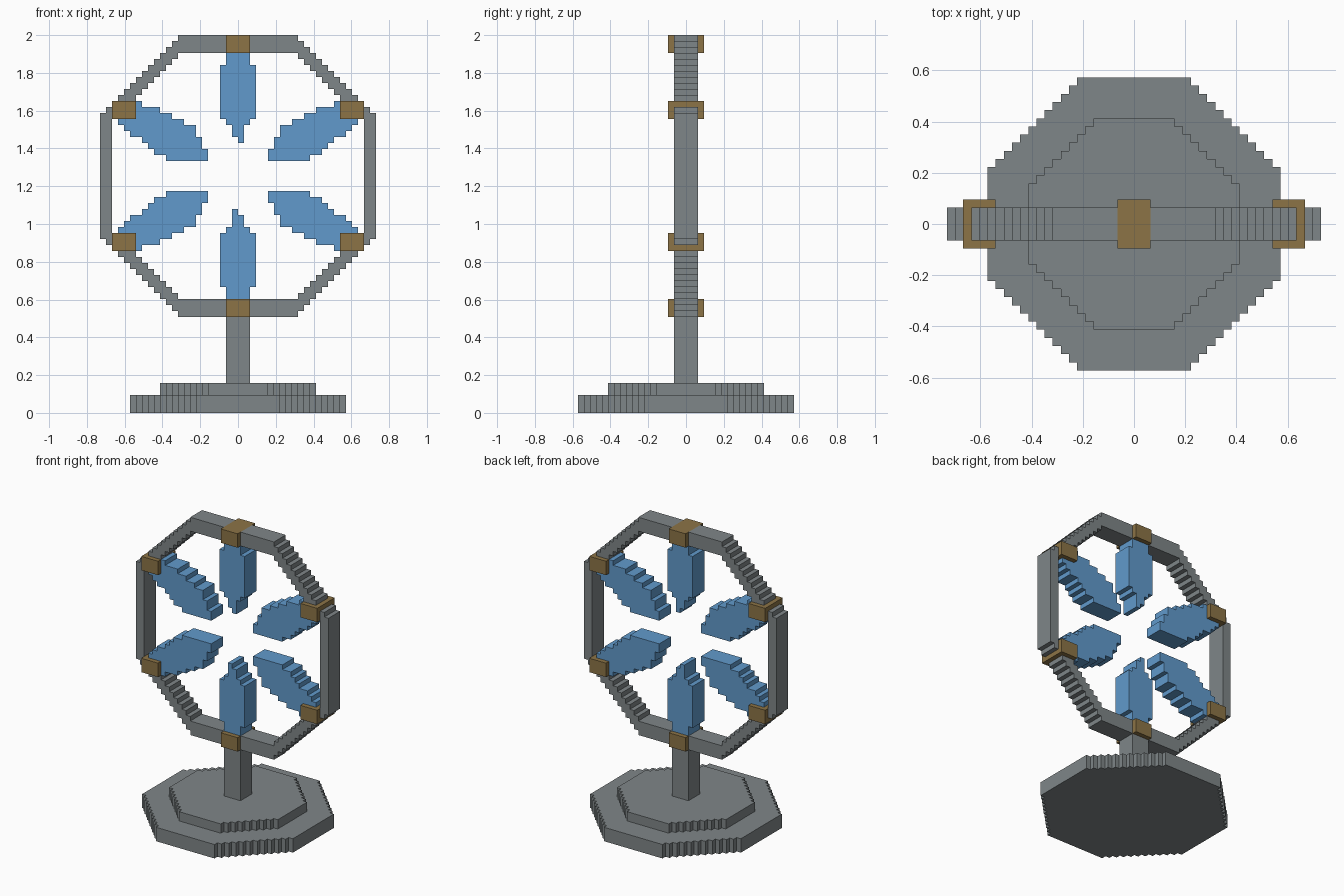
import bpy, bmesh, math
from mathutils import Matrix

if "Cube" in bpy.data.objects:
    bpy.data.objects.remove(bpy.data.objects["Cube"])

U = 2 / 63          # size of one block
TOP = 79            # height z mirrors to TOP - z about the ring centre


def material(name, rgb):
    m = bpy.data.materials.new(name)
    m.diffuse_color = (*rgb, 1)
    m.use_nodes = True
    m.node_tree.nodes["Principled BSDF"].inputs["Base Color"].default_value = m.diffuse_color
    return m


GREY = material("stone grey", (0.212, 0.238, 0.246))
BLUE = material("blade blue", (0.12, 0.323, 0.604))
GOLD = material("bronze clamp", (0.262, 0.174, 0.061))


def rect(x0, x1, z0, z1):
    return {(i, j) for i in range(x0, x1) for j in range(z0, z1)}


def flip_x(cells):
    return {(-1 - i, j) for i, j in cells}


def flip_z(cells):
    return {(i, TOP - 1 - j) for i, j in cells}


def slab(name, cells, d0, d1, mat, lying=False):
    """Extrude a set of grid cells from depth d0 to d1 into one stepped solid."""
    bm = bmesh.new()
    verts = {}

    def vert(a, b, d):
        if (a, b, d) not in verts:
            co = (a, b, d) if lying else (a, d, b)
            verts[a, b, d] = bm.verts.new([c * U for c in co])
        return verts[a, b, d]

    for i, j in cells:
        ring = [(i, j), (i + 1, j), (i + 1, j + 1), (i, j + 1)]
        bm.faces.new([vert(a, b, d0) for a, b in ring])
        bm.faces.new([vert(a, b, d1) for a, b in reversed(ring)])
        nbrs = [(i, j - 1), (i + 1, j), (i, j + 1), (i - 1, j)]
        for n, nb in enumerate(nbrs):
            if nb not in cells:
                p, q = ring[n], ring[(n + 1) % 4]
                bm.faces.new([vert(*p, d0), vert(*p, d1), vert(*q, d1), vert(*q, d0)])
    bmesh.ops.recalc_face_normals(bm, faces=bm.faces)
    bmesh.ops.dissolve_limit(bm, angle_limit=0.01, verts=bm.verts, edges=bm.edges)
    bmesh.ops.triangulate(bm, faces=[f for f in bm.faces if len(f.verts) > 4])
    me = bpy.data.meshes.new(name)
    bm.to_mesh(me)
    bm.free()
    me.materials.append(mat)
    ob = bpy.data.objects.new(name, me)
    bpy.context.collection.objects.link(ob)
    return ob


def octagon(radius, flat):
    """Stepped octagon cells, with one-block stairs at the corners."""
    cells = set()
    for k in range(1, radius + 1):
        h = min(radius, radius + flat - k)
        cells |= rect(k - 1, k, -h, h)
    return cells | flip_x(cells)


# stepped base and post
slab("base_plate", octagon(18, 7), 0, 3, GREY, lying=True)
slab("base_step", octagon(13, 5), 3, 5, GREY, lying=True)
slab("post", rect(-2, 2, 5, 16), -2, 2, GREY)

# clamps around the ring
top_clamp = rect(-2, 2, 60, 63)
side_clamp = rect(17, 21, 49, 52)
clamps = [("top", top_clamp), ("bottom", flip_z(top_clamp)),
          ("upper_right", side_clamp), ("upper_left", flip_x(side_clamp)),
          ("lower_right", flip_z(side_clamp)),
          ("lower_left", flip_x(flip_z(side_clamp)))]
clamp_cells = set()
for place, cells in clamps:
    slab("clamp_" + place, cells, -3, 3, GOLD)
    clamp_cells |= cells

# ring: flat top, stepped diagonals and upright sides
quarter = rect(0, 10, 60, 63) | rect(21, 23, 39, 50)
for k in range(11, 23):
    quarter |= rect(k - 1, k, 70 - k, 73 - k)
half = quarter | flip_x(quarter)
ring_cells = half | flip_z(half)
slab("ring", ring_cells - clamp_cells, -2, 2, GREY)

# upright blade, widest in the middle, with a one-sided tip
upright = (rect(-2, 2, 58, 60) | rect(-3, 3, 49, 58) | rect(-2, 2, 48, 49)
           | rect(-1, 1, 46, 48) | rect(0, 1, 45, 46))
# slanted blade: inner and outer end of each row, from z = 42 upward
slanted = set()
for n, (a, b) in enumerate([(5, 12), (5, 14), (6, 15), (6, 16), (7, 18),
                            (7, 19), (9, 20), (11, 20), (13, 20), (16, 20)]):
    slanted |= rect(a, b, 42 + n, 43 + n)
blades = [("top", upright), ("bottom", flip_x(flip_z(upright))),
          ("upper_right", slanted), ("upper_left", flip_x(slanted)),
          ("lower_right", flip_z(slanted)), ("lower_left", flip_x(flip_z(slanted)))]
for place, cells in blades:
    slab("blade_" + place, cells - ring_cells - clamp_cells, -2, 2, BLUE)
